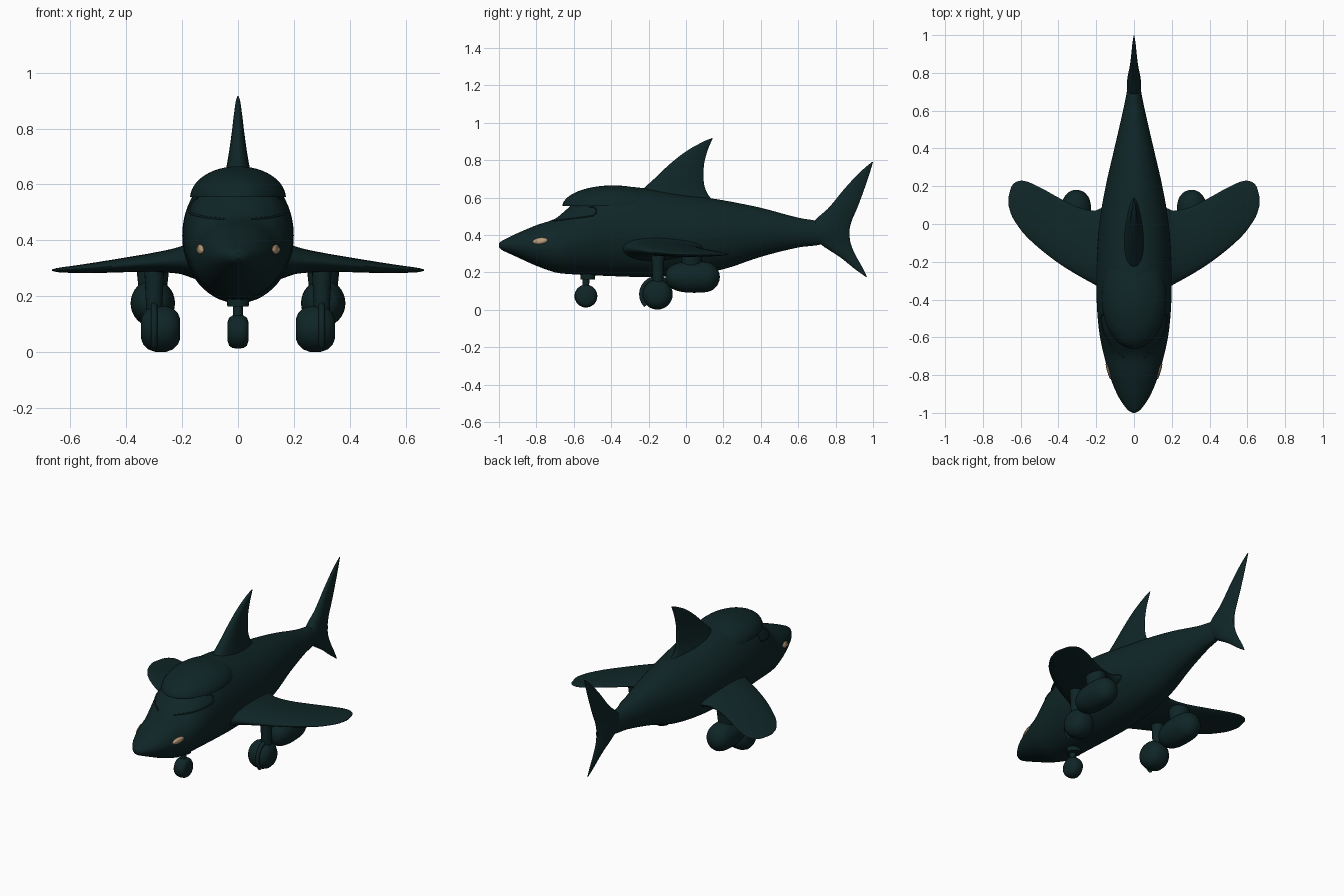
import bpy, bmesh
from math import sin, cos, pi, sqrt
from mathutils import Matrix, Vector

if "Cube" in bpy.data.objects:
    bpy.data.objects.remove(bpy.data.objects["Cube"])


def material(name, rgb):
    m = bpy.data.materials.new(name)
    m.use_nodes = True
    m.diffuse_color = (*rgb, 1)
    bsdf = m.node_tree.nodes["Principled BSDF"]
    bsdf.inputs["Base Color"].default_value = (*rgb, 1)
    bsdf.inputs["Roughness"].default_value = 0.6
    return m


TEAL = material("dark_teal", (0.005, 0.019, 0.02))
TAN = material("eye_tan", (0.48, 0.33, 0.2))


def finish(name, bm, mat=TEAL):
    bmesh.ops.recalc_face_normals(bm, faces=bm.faces)
    mesh = bpy.data.meshes.new(name)
    bm.to_mesh(mesh)
    bm.free()
    mesh.materials.append(mat)
    ob = bpy.data.objects.new(name, mesh)
    bpy.context.collection.objects.link(ob)
    bpy.ops.object.select_all(action="DESELECT")
    ob.select_set(True)
    bpy.context.view_layer.objects.active = ob
    bpy.ops.object.shade_smooth_by_angle(angle=0.7)
    return ob


def spline(rows, t):
    """Smoothly interpolate rows whose first entry is the parameter."""
    def slope(i, c):
        a, b = rows[max(i - 1, 0)], rows[min(i + 1, len(rows) - 1)]
        return (b[c] - a[c]) / (b[0] - a[0])
    i = max(k for k in range(len(rows) - 1) if k == 0 or rows[k][0] <= t)
    p, q = rows[i], rows[i + 1]
    h = q[0] - p[0]
    s = (t - p[0]) / h
    u = 1 - s
    return [p[c] * u * u * (1 + 2 * s) + q[c] * s * s * (3 - 2 * s)
            + h * s * u * (u * slope(i, c) - s * slope(i + 1, c))
            for c in range(1, len(p))]


def loft(name, rows, section, steps=5, sides=40):
    """Skin closed rings given by section(parameter, values, angle)."""
    params = [a[0] + (b[0] - a[0]) * k / steps
              for a, b in zip(rows, rows[1:]) for k in range(steps)] + [rows[-1][0]]
    bm = bmesh.new()
    rings = []
    for t in params:
        v = spline(rows, t)
        rings.append([bm.verts.new(section(t, v, 2 * pi * k / sides)) for k in range(sides)])
    for a, b in zip(rings, rings[1:]):
        for k in range(sides):
            n = (k + 1) % sides
            bm.faces.new((a[k], a[n], b[n], b[k]))
    bm.faces.new(rings[0])
    bm.faces.new(rings[-1])
    return finish(name, bm)


def ellipsoid(name, centre, radii, cut_z=None):
    bm = bmesh.new()
    bmesh.ops.create_uvsphere(bm, u_segments=40, v_segments=24, radius=1)
    bm.transform(Matrix.Translation(centre) @ Matrix.Diagonal((*radii, 1)))
    if cut_z is not None:
        bmesh.ops.bisect_plane(bm, geom=bm.verts[:] + bm.edges[:] + bm.faces[:],
                               plane_co=(0, 0, cut_z), plane_no=(0, 0, 1), clear_inner=True)
        bmesh.ops.holes_fill(bm, edges=[e for e in bm.edges if e.is_boundary])
    return finish(name, bm)


def lathe_x(name, centre, profile):
    """Turn a (x offset, radius) profile about a sideways axle."""
    bm = bmesh.new()
    vs = [bm.verts.new((x, 0, r)) for x, r in profile]
    es = [bm.edges.new(p) for p in zip(vs, vs[1:])]
    bmesh.ops.spin(bm, geom=vs + es, cent=(0, 0, 0), axis=(1, 0, 0), angle=2 * pi, steps=36)
    bmesh.ops.remove_doubles(bm, verts=bm.verts, dist=1e-5)
    bm.transform(Matrix.Translation(centre))
    return finish(name, bm)


def rod(name, a, b, r1, r2):
    a, b = Vector(a), Vector(b)
    bm = bmesh.new()
    bmesh.ops.create_cone(bm, cap_ends=True, segments=20, radius1=r1, radius2=r2, depth=(b - a).length)
    turn = (b - a).to_track_quat("Z", "Y").to_matrix().to_4x4()
    bm.transform(Matrix.Translation((a + b) / 2) @ turn)
    return finish(name, bm)


def tube(name, points, radius):
    cu = bpy.data.curves.new(name, "CURVE")
    cu.dimensions = "3D"
    cu.bevel_depth = radius
    cu.bevel_resolution = 2
    sp = cu.splines.new("POLY")
    sp.points.add(len(points) - 1)
    for p, co in zip(sp.points, points):
        p.co = (*co, 1)
    cu.materials.append(TEAL)
    bpy.context.collection.objects.link(bpy.data.objects.new(name, cu))


# Fuselage: y, bottom, top, half width
BODY = [(-1, .335, .355, .008), (-.985, .32, .368, .032), (-.95, .303, .386, .06),
        (-.9, .28, .41, .09), (-.8, .235, .452, .13), (-.7, .2, .487, .158),
        (-.64, .192, .535, .172), (-.55, .187, .61, .187), (-.4, .18, .658, .198),
        (-.2, .175, .647, .198), (0, .185, .615, .184), (.2, .217, .585, .15),
        (.4, .283, .545, .104), (.6, .333, .492, .058), (.7, .345, .475, .038),
        (.87, .38, .43, .008)]


def oval(y, v, a):
    bottom, top, w = v
    return (w * cos(a), y, (top + bottom) / 2 + (top - bottom) / 2 * sin(a))


def skin_x(y, z, lift=0.0):
    """Half width of the fuselage at a side point."""
    bottom, top, w = spline(BODY, y)
    k = (z - (top + bottom) / 2) / ((top - bottom) / 2)
    return w * sqrt(max(0, 1 - k * k)) + lift


loft("fuselage", BODY, oval, sides=56)

# Canopy brow overhanging the windscreen
ellipsoid("canopy_brow", (0, -.39, .55), (.172, .272, .115), cut_z=.555)


# Upright fins: z, leading y, trailing y, half thickness
def upright(z, v, a):
    lead, trail, th = v
    return (th * sin(a) * (1 - .35 * cos(a)),
            (lead + trail) / 2 + (trail - lead) / 2 * cos(a), z)


loft("dorsal_fin", [(.55, -.3, .19, .06), (.6, -.27, .13, .055), (.65, -.225, .102, .042),
                    (.7, -.17, .094, .033), (.78, -.085, .097, .022), (.85, .005, .115, .014),
                    (.9, .095, .135, .007), (.917, .137, .143, .002)], upright)
loft("tail_fin", [(.175, .962, .968, .002), (.22, .9, .947, .007), (.28, .825, .913, .014),
                  (.35, .72, .882, .025), (.42, .65, .874, .036), (.48, .69, .888, .03),
                  (.54, .758, .914, .022), (.65, .85, .955, .014), (.74, .935, .985, .008),
                  (.79, .994, 1, .002)], upright)

# Wings: x, leading y, trailing y, bottom, top
WING = [(.08, -.38, .09, .24, .44), (.17, -.345, .085, .27, .395), (.21, -.32, .07, .282, .375),
        (.3, -.27, .09, .288, .355), (.4, -.207, .14, .287, .338), (.5, -.13, .195, .284, .322),
        (.58, -.055, .228, .284, .31), (.625, .005, .222, .285, .304),
        (.65, .05, .195, .287, .3), (.665, .1, .14, .291, .296)]

for name, s in (("left", 1), ("right", -1)):
    def flat(x, v, a):
        lead, trail, bottom, top = v
        return (s * x, (lead + trail) / 2 + (trail - lead) / 2 * cos(a),
                (top + bottom) / 2 + (top - bottom) / 2 * sin(a) * (1 - .3 * cos(a)))

    loft(name + "_wing", WING, flat)

    # Engine pod under the wing
    loft(name + "_engine", [(-.11, .004, .004), (-.105, .03, .03), (-.085, .055, .056),
                            (-.03, .075, .078), (.06, .079, .084), (.13, .07, .075),
                            (.165, .045, .048), (.178, .02, .02), (.181, .003, .003)],
         lambda y, v, a: (s * .305 + v[0] * cos(a), y, .175 + v[1] * sin(a)), sides=32)
    rod(name + "_engine_pylon", (s * .305, .03, .22), (s * .305, .03, .31), .05, .06)

    # Main landing gear
    rod(name + "_main_strut", (s * .3, -.15, .1), (s * .3, -.15, .31), .026, .036)
    lathe_x(name + "_main_wheel", (s * .277, -.153, .083),
            [(-.07, 0), (-.07, .035), (-.062, .056), (-.045, .073), (-.02, .082),
             (.02, .082), (.045, .073), (.062, .056), (.07, .035), (.07, 0)])
    tube(name + "_wheel_fork", [(s * .3, -.153 + .086 * cos(a), .083 + .086 * sin(a))
                                for a in [pi * k / 12 for k in range(3, 16)]], .012)

    # Painted eye plate following the nose
    bm = bmesh.new()
    rim = []
    for k in range(20):
        a = 2 * pi * k / 20
        y, z = -.78 + .04 * cos(a), .368 + .005 * cos(a) + .016 * sin(a)
        rim.append(bm.verts.new((s * skin_x(y, z, .004), y, z)))
    hub = bm.verts.new((s * skin_x(-.78, .368, .004), -.78, .368))
    for k in range(20):
        bm.faces.new((hub, rim[k], rim[(k + 1) % 20]))
    ob = finish(name + "_eye", bm, TAN)
    solid = ob.modifiers.new("thickness", "SOLIDIFY")
    solid.thickness = .004
    solid.offset = 0

    # Windscreen frame: rear corner and lower sill
    corner = [(-.52, .552), (-.49, .548), (-.48, .535), (-.482, .515), (-.5, .503), (-.54, .497)]
    sill = [(-.54 - .17 * sin(pi / 2 * k / 10), .497 - .022 * sin(pi / 2 * k / 10)) for k in range(11)]
    tube(name + "_windscreen_frame",
         [(s * skin_x(y, z), y, z) for y, z in corner + sill[1:]], .004)

# Nose gear
rod("nose_strut", (0, -.535, .08), (0, -.535, .22), .016, .02)
rod("nose_gear_collar", (0, -.525, .163), (0, -.525, .2), .038, .042)
lathe_x("nose_wheel", (0, -.535, .073),
        [(-.037, 0), (-.037, .035), (-.032, .05), (-.02, .058), (0, .061),
         (.02, .058), (.032, .05), (.037, .035), (.037, 0)])
